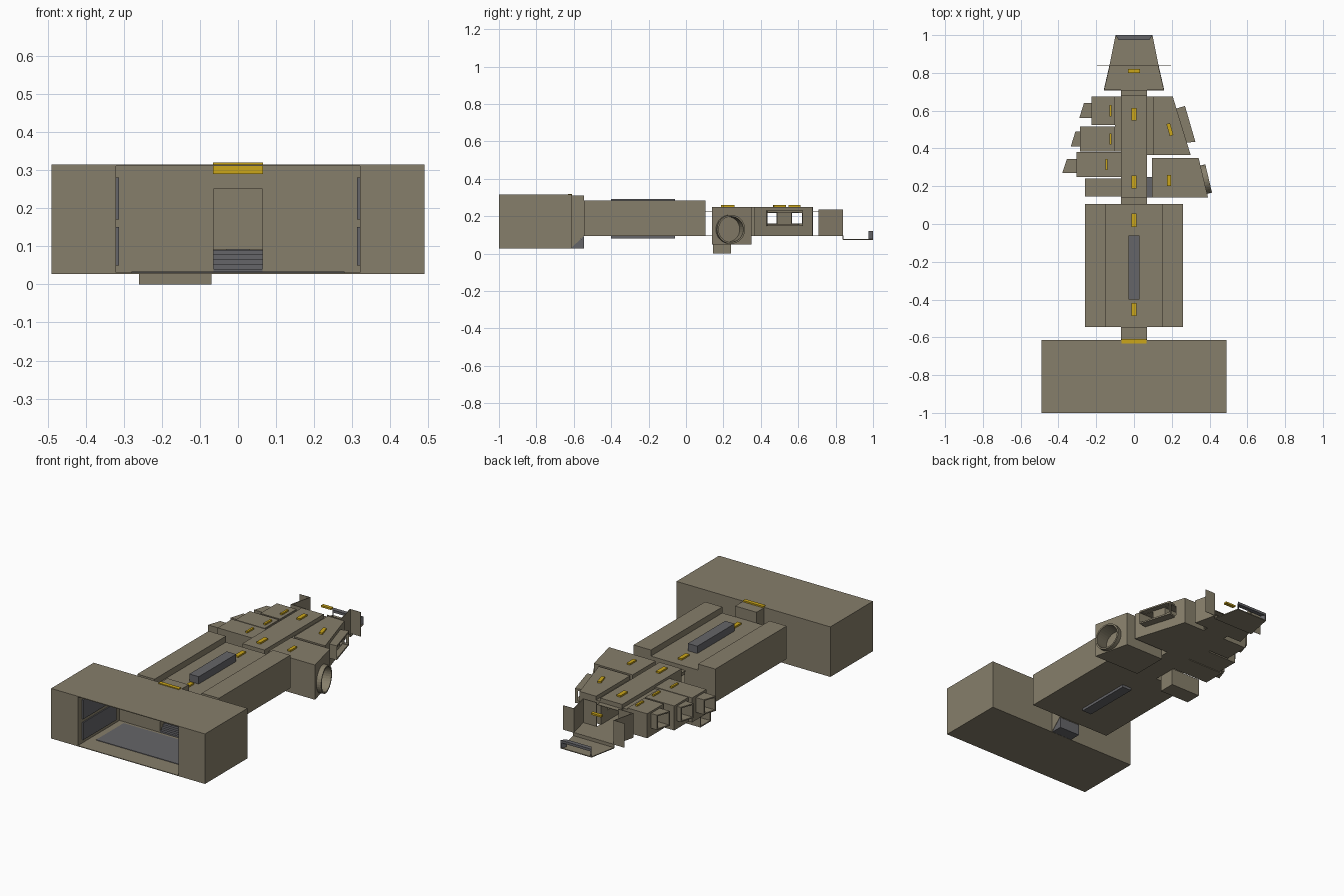
import bpy, bmesh, math
from mathutils import Matrix, Vector

cube = bpy.data.objects.get("Cube")
if cube:
    bpy.data.objects.remove(cube, do_unlink=True)


def material(name, rgb):
    m = bpy.data.materials.new(name)
    m.use_nodes = True
    m.diffuse_color = (*rgb, 1)
    m.node_tree.nodes["Principled BSDF"].inputs["Base Color"].default_value = (*rgb, 1)
    return m


OLIVE = material("olive hull", (0.24, 0.21, 0.145))
GREY = material("dark grey", (0.13, 0.13, 0.14))
YELLOW = material("yellow light", (0.6, 0.38, 0.01))


def finish(name, bm, mat):
    bmesh.ops.recalc_face_normals(bm, faces=bm.faces)
    mesh = bpy.data.meshes.new(name)
    bm.to_mesh(mesh)
    bm.free()
    obj = bpy.data.objects.new(name, mesh)
    bpy.context.collection.objects.link(obj)
    if mat:
        mesh.materials.append(mat)
    else:
        obj.hide_render = True
    return obj


def extrude(name, points, move, mat):
    bm = bmesh.new()
    face = bm.faces.new([bm.verts.new(p) for p in points])
    new = bmesh.ops.extrude_face_region(bm, geom=[face])["geom"]
    bmesh.ops.translate(bm, vec=move, verts=[v for v in new if isinstance(v, bmesh.types.BMVert)])
    return finish(name, bm, mat)


def prism(name, outline, z0, z1, mat=OLIVE):
    return extrude(name, [(x, y, z0) for x, y in outline], (0, 0, z1 - z0), mat)


def box(name, x0, x1, y0, y1, z0, z1, mat=OLIVE):
    return prism(name, [(x0, y0), (x1, y0), (x1, y1), (x0, y1)], z0, z1, mat)


def cylinder(name, centre, axis, radius, depth, mat=OLIVE):
    bm = bmesh.new()
    turn = Vector(axis).to_track_quat("Z", "Y").to_matrix().to_4x4()
    bmesh.ops.create_cone(bm, cap_ends=True, segments=32, radius1=radius, radius2=radius,
                          depth=depth, matrix=Matrix.Translation(centre) @ turn)
    return finish(name, bm, mat)


def cut(obj, *cutters):
    for c in cutters:
        mod = obj.modifiers.new("cut", "BOOLEAN")
        mod.operation, mod.solver, mod.object = "DIFFERENCE", "EXACT", c
    bpy.context.view_layer.update()
    deps = bpy.context.evaluated_depsgraph_get()
    mesh = bpy.data.meshes.new_from_object(obj.evaluated_get(deps))
    obj.modifiers.clear()
    obj.data = mesh


# Cutters: the long corridor, the front doorway and two window tunnels
corridor_cut = box("corridor_cutter", -.065, .065, -.6, .9, .098, .22, None)
door_cut = box("door_cutter", -.064, .064, -.66, -.548, .02, .25, None)
window_cuts = [box("window_cutter", -.6, .6, y, y + .055, .16, .218, None) for y in (.435, .565)]

# Front hangar, open toward the front
hangar = box("hangar", -.49, .49, -1, -.613, .027, .315)
hangar_cut = box("hangar_cutter", -.32, .32, -1.1, -.62, .031, .311, None)
hangar_door_cut = box("hangar_door_cutter", -.064, .064, -.66, -.6, .031, .25, None)
cut(hangar, hangar_cut, hangar_door_cut)
box("hangar_floor_panel", -.28, .28, -.89, -.64, .03, .034, GREY)
for side in (-1, 1):
    for z0, z1 in ((.05, .15), (.17, .28)):
        x = side * .317
        box("hangar_wall_panel", x - .004, x + .004, -.96, -.66, z0, z1, GREY)
box("door_header_light", -.065, .065, -.632, -.61, .29, .32, YELLOW)

# Link between hangar and hull, with steps filling its sloping base
link_profile = [(-.614, .03), (-.545, .095), (-.545, .312), (-.614, .312)]
link = extrude("link", [(-.068, y, z) for y, z in link_profile], (.136, 0, 0), OLIVE)
cut(link, door_cut)
STEPS = 5
for i in range(STEPS):
    y = -.62 + i * .015
    box("step", -.066, .066, y, -.546, .028 + i * .0125, .0405 + i * .0125, GREY)

# Main hull with raised side beams and a column through the middle
hull = box("main_hull", -.15, .15, -.545, .105, .095, .25)
cut(hull, corridor_cut)
for x0, x1 in ((-.26, -.15), (.15, .26)):
    box("side_beam", x0, x1, -.545, .105, .095, .285)
box("centre_column", -.03, .03, -.4, -.06, .08, .292, GREY)

# Rear corridor and the thin plates joining it to its neighbours
spine = box("rear_corridor", -.07, .07, .14, .68, .095, .25)
cut(spine, corridor_cut, *window_cuts)
for y0, y1 in ((.105, .14), (.68, .71)):
    box("joint_floor", -.07, .07, y0, y1, .095, .098)
    box("joint_roof", -.07, .07, y0, y1, .222, .225)
box("side_floor", .07, .095, .14, .25, .095, .1, GREY)

# Low passages beside the corridor
for x0, x1, y0, y1 in ((-.1, -.07, .385, .675), (.07, .1, .365, .675)):
    passage = box("side_passage", x0, x1, y0, y1, .095, .228)
    cut(passage, *window_cuts)

# Three rooms with open tapered ports on the -x side
for inner, outer, y0, y1, p0, p1, tip in (
        (-.1, -.225, .525, .675, .56, .64, -.29),
        (-.1, -.285, .385, .515, .41, .49, -.335),
        (-.07, -.305, .25, .38, .27, .345, -.38)):
    room = box("small_room", outer, inner, y0, y1, .095, .236)
    port = prism("room_port", [(outer, p0), (tip, p0), (tip + .025, p1), (outer, p1)], .14, .225)
    recess = box("recess_cutter", tip - .1, outer + .03, p0 + .006, p1 - .006, .147, .218, None)
    cut(room, recess, *window_cuts)
    cut(port, recess)
    bpy.data.objects.remove(recess, do_unlink=True)

# Low hatch box, open at its outer end
hatch = box("hatch_box", -.26, -.07, .145, .24, 0, .1)
hatch_cut = box("hatch_cutter", -.3, -.11, .152, .233, .007, .093, None)
cut(hatch, hatch_cut)

# Window room on the +x side
window_room = prism("window_room", [(.1, .365), (.3, .365), (.205, .675), (.1, .675)], .095, .25)
frame = prism("window_frame", [(.275, .43), (.325, .435), (.27, .625), (.22, .61)], .148, .23)
recess = prism("recess_cutter", [(.29, .441), (.36, .441), (.305, .61), (.245, .6)], .157, .221, None)
cut(window_room, recess, *window_cuts)
cut(frame, recess, *window_cuts)

# Round port room on the +x side
axis = Vector((.973, .23, 0))
centre = Vector((.37, .235, .13))
round_room = prism("round_port_room", [(.095, .14), (.392, .14), (.342, .35), (.095, .35)], .05, .25)
ring = cylinder("round_port", centre + axis * .005, axis, .077, .042)
bore = cylinder("bore_cutter", centre, axis, .068, .12, None)
cut(round_room, bore)
cut(ring, bore)

# Open tapered bay at the far end
prism("bay_floor", [(-.16, .71), (.16, .71), (.13, .84), (-.13, .84)], .094, .098)
prism("ramp_floor", [(-.13, .84), (.13, .84), (.098, 1), (-.098, 1)], .074, .079)
box("floor_riser", -.13, .13, .837, .841, .075, .097)
for s in (-1, 1):
    prism("bay_wall", [(s * .16, .71), (s * .13, .838), (s * .126, .838), (s * .156, .71)], .095, .235)
    box("bay_front_wall", min(s * .07, s * .16), max(s * .07, s * .16), .708, .712, .095, .235)
    box("bay_wing", min(s * .13, s * .195), max(s * .13, s * .195), .837, .839, .095, .235)
    prism("console_side", [(s * .098, 1), (s * .082, .975), (s * .078, .975), (s * .092, 1)],
          .079, .11, GREY)
prism("console_top", [(-.098, 1), (.098, 1), (.082, .975), (-.082, .975)], .108, .122, GREY)

# Yellow roof lights: centre x, centre y, half width, half length, base z, turn
for x, y, w, l, z, turn in (
        (0, .02, .012, .035, .249, 0), (0, -.452, .012, .035, .249, 0),
        (0, .222, .012, .035, .249, 0), (0, .58, .012, .033, .249, 0),
        (-.125, .6, .006, .03, .235, 0), (-.125, .45, .006, .03, .235, 0),
        (-.145, .315, .006, .03, .235, 0), (.19, .5, .01, .033, .249, 16),
        (.185, .23, .01, .03, .249, 0), (0, .81, .032, .01, .218, 0)):
    light = box("roof_light", -w, w, -l, l, 0, .01, YELLOW)
    light.location = (x, y, z)
    light.rotation_euler.z = math.radians(turn)

# Remove the cutters
for obj in [o for o in bpy.data.objects if o.name.split(".")[0].endswith("_cutter")]:
    bpy.data.objects.remove(obj, do_unlink=True)
